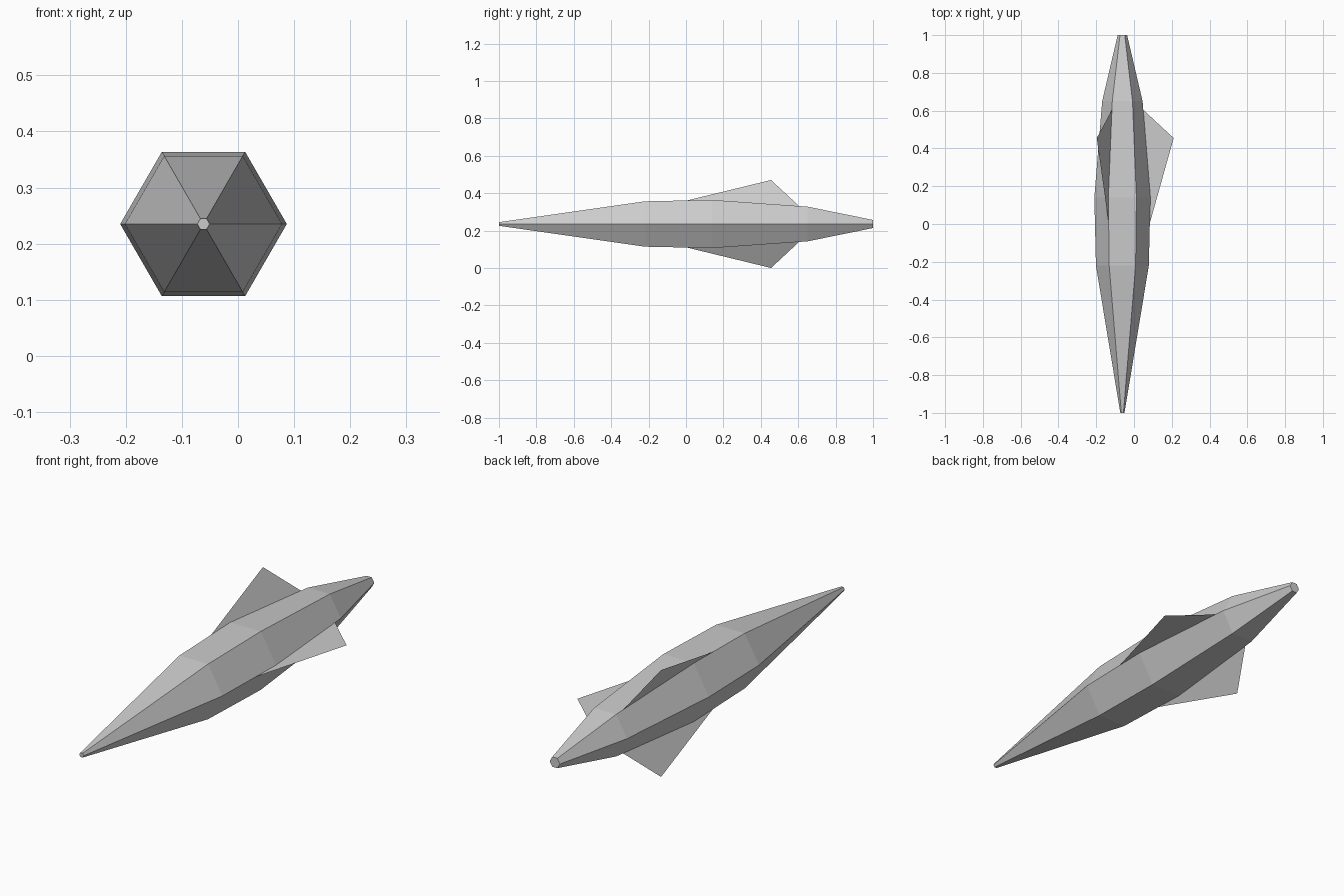
import bpy
from math import cos, sin, pi
from mathutils import Vector

cube = bpy.data.objects.get("Cube")
if cube:
    bpy.data.objects.remove(cube, do_unlink=True)

AXIS_X, AXIS_Z = -0.0615, 0.235
SIDES = 6

grey = bpy.data.materials.new("light grey")
grey.use_nodes = True
colour = (0.6, 0.6, 0.6, 1)
grey.diffuse_color = colour
grey.node_tree.nodes["Principled BSDF"].inputs["Base Color"].default_value = colour


def around_axis(y, radius, angle):
    """Point at a given radius and angle about the long axis."""
    return Vector((AXIS_X + radius * cos(angle), y, AXIS_Z + radius * sin(angle)))


def add_object(name, verts, faces):
    mesh = bpy.data.meshes.new(name)
    mesh.from_pydata(verts, [], faces)
    mesh.materials.append(grey)
    obj = bpy.data.objects.new(name, mesh)
    bpy.context.collection.objects.link(obj)
    return obj


# Hexagonal hull: (y, radius) stations from nose to tail
profile = [(-1, 0.011), (-0.22, 0.14), (0.14, 0.1485), (0.65, 0.107), (1, 0.025)]
verts = [around_axis(y, r, 2 * pi * i / SIDES) for y, r in profile for i in range(SIDES)]
faces = []
for ring in range(len(profile) - 1):
    a, b = ring * SIDES, (ring + 1) * SIDES
    for i in range(SIDES):
        j = (i + 1) % SIDES
        faces.append((a + i, b + i, b + j, a + j))
last = len(verts) - SIDES
faces.append(tuple(range(SIDES)))                           # nose cap
faces.append(tuple(reversed(range(last, last + SIDES))))    # tail cap
add_object("hull", verts, faces)

# Three flat triangular fins on alternate hull edges
fin_outline = [(0.0, 0.144), (0.455, 0.2715), (0.605, 0.11)]
for n, name in enumerate(("left_fin", "upper_fin", "lower_fin")):
    angle = 2 * pi * n / 3
    add_object(name, [around_axis(y, r, angle) for y, r in fin_outline], [(0, 1, 2)])
